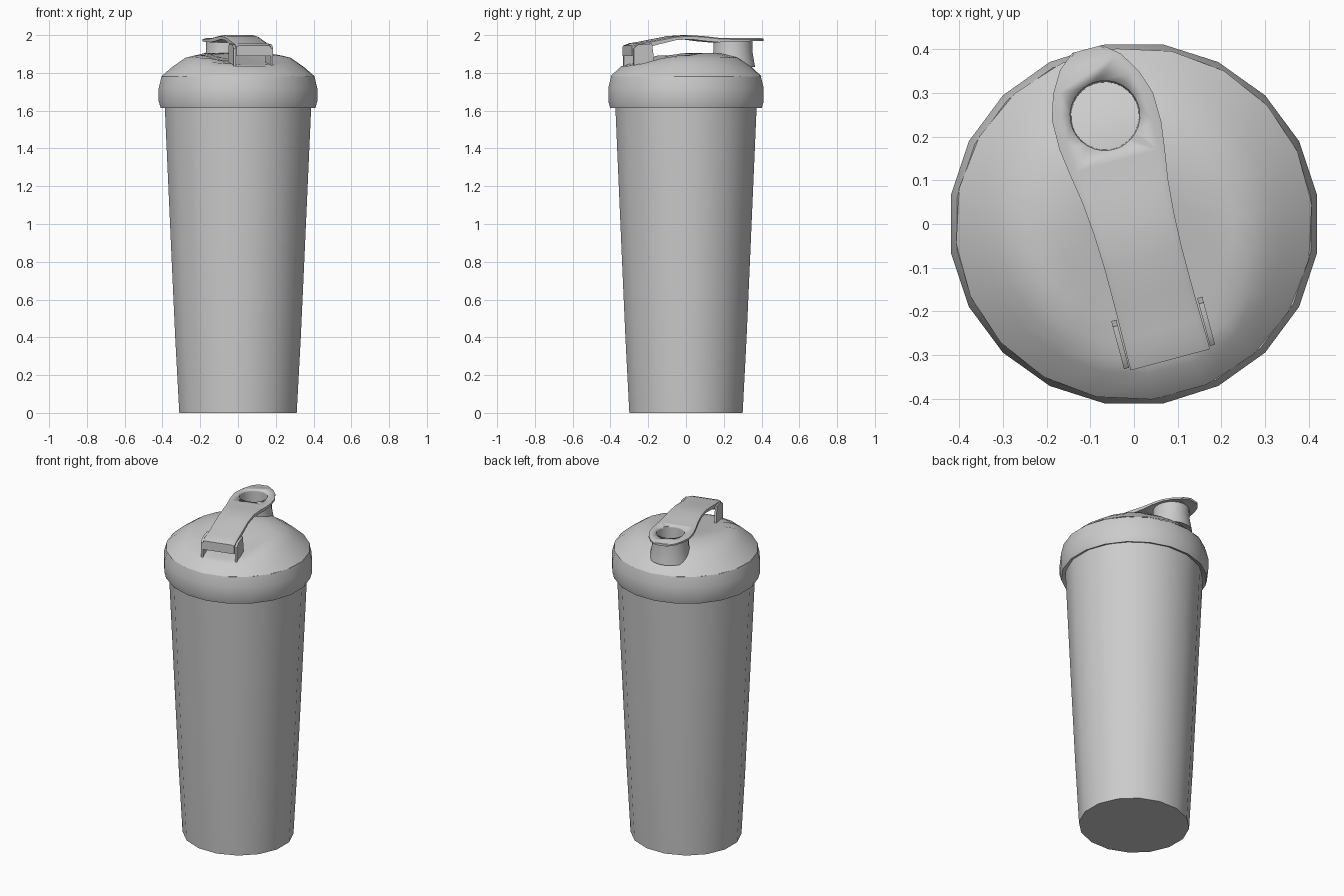
import bpy, bmesh, math
from mathutils import Matrix

if "Cube" in bpy.data.objects:
    bpy.data.objects.remove(bpy.data.objects["Cube"])

TURN = math.radians(15)          # lid parts are twisted relative to the front
SPOUT_V = 0.257                  # spout distance behind the centre, along the twisted axis


def finish(name, bm, angle=35, turn=0.0):
    bmesh.ops.recalc_face_normals(bm, faces=bm.faces)
    bm.transform(Matrix.Rotation(turn, 4, 'Z'))
    me = bpy.data.meshes.new(name)
    bm.to_mesh(me)
    bm.free()
    ob = bpy.data.objects.new(name, me)
    bpy.context.collection.objects.link(ob)
    bpy.ops.object.select_all(action='DESELECT')
    ob.select_set(True)
    bpy.context.view_layer.objects.active = ob
    bpy.ops.object.shade_smooth_by_angle(angle=math.radians(angle))
    return ob


def loft(bm, rings, closed=False):
    """Join equal-length vertex rings with quads."""
    vs = [[bm.verts.new(p) for p in ring] for ring in rings]
    n = len(vs[0])
    pairs = list(zip(vs, vs[1:])) + ([(vs[-1], vs[0])] if closed else [])
    for a, b in pairs:
        for i in range(n):
            j = (i + 1) % n
            bm.faces.new((a[i], a[j], b[j], b[i]))
    return vs


def circle(r, z, n, cy=0.0, sy=1.0):
    height = z if callable(z) else (lambda x, y: z)
    pts = []
    for i in range(n):
        a = 2 * math.pi * (i + 0.5) / n
        x, y = r * math.cos(a), r * math.sin(a) * sy + cy
        pts.append((x, y, height(x, y)))
    return pts


# tapered cup with a closed flat base
bm = bmesh.new()
profile = [(0.317, 0), (0.339, 0.4), (0.36, 0.85), (0.397, 1.66)]
vs = loft(bm, [circle(r, z, 16, sy=0.965) for r, z in profile])
bm.faces.new(vs[0])
finish("cup", bm)

# screw collar around the rim
bm = bmesh.new()
profile = [(0.38, 1.63), (0.415, 1.615), (0.425, 1.65), (0.425, 1.72), (0.41, 1.78), (0.38, 1.77)]
loft(bm, [circle(r, z, 20, sy=0.98) for r, z in profile])
finish("lid_collar", bm, 50)

# domed lid with a sloping valley under the carry loop
DOME = [(0.0, 1.912), (0.18, 1.905), (0.28, 1.88), (0.35, 1.832), (0.41, 1.78), (0.5, 1.70)]


def lid_height(u, v):
    r = math.hypot(u, v)
    dome = 1.78
    for (r0, z0), (r1, z1) in zip(DOME, DOME[1:]):
        if r0 <= r <= r1:
            dome = z0 + (z1 - z0) * (r - r0) / (r1 - r0)
    valley = 1.838 + (v + 0.33) * 0.15 + max(0, abs(u) - 0.13) * 0.25
    return min(dome, valley)


bm = bmesh.new()
rings = [circle(0.41, 1.78, 20, sy=0.985)]
rings += [circle(r, lid_height, 20, sy=0.985) for r in (0.35, 0.315, 0.28, 0.23, 0.18, 0.1)]
vs = loft(bm, rings)
tip = bm.verts.new((0, 0, lid_height(0, 0)))
for i in range(20):
    bm.faces.new((vs[-1][i], vs[-1][(i + 1) % 20], tip))
finish("lid_dome", bm, 50, TURN)

# drinking spout tube
bm = bmesh.new()
profile = [(0.118, 1.83), (0.104, 1.91), (0.103, 1.972), (0.08, 1.976), (0.077, 1.84)]
loft(bm, [circle(r, z, 28, SPOUT_V) for r, z in profile], closed=True)
finish("spout", bm, 40, TURN)

# carry loop: stations of (position, half width, top height, thickness)
STATIONS = [(-0.322, 0.094, 1.945, 0.055), (-0.29, 0.094, 1.957, 0.062),
            (-0.25, 0.093, 1.963, 0.032), (-0.17, 0.092, 1.978, 0.026),
            (-0.08, 0.092, 1.995, 0.022), (0.0, 0.095, 2.0, 0.022),
            (0.08, 0.102, 1.994, 0.026), (0.15, 0.113, 1.986, 0.024),
            (0.21, 0.121, 1.984, 0.02), (0.28, 0.12, 1.984, 0.018),
            (0.335, 0.102, 1.984, 0.016), (0.385, 0.072, 1.984, 0.015),
            (0.415, 0.035, 1.983, 0.014)]
bm = bmesh.new()
rings = []
for v, w, z, t in STATIONS:
    rings.append([(-w, v, z - t), (-w, v, z - 0.006), (-w * 0.85, v, z),
                  (w * 0.85, v, z), (w, v, z - 0.006), (w, v, z - t)])
vs = loft(bm, rings)
bm.faces.new(vs[0])
bm.faces.new(vs[-1])
loop = finish("carry_loop", bm, 40, TURN)

# cut the drinking hole through the loop
bm = bmesh.new()
vs = loft(bm, [circle(0.08, z, 28, SPOUT_V) for z in (1.9, 2.1)])
bm.faces.new(vs[0])
bm.faces.new(vs[1])
cutter = finish("hole_cutter", bm, 40, TURN)
cutter.hide_render = True
mod = loop.modifiers.new("hole", 'BOOLEAN')
mod.operation = 'DIFFERENCE'
mod.solver = 'EXACT'
mod.object = cutter
bpy.context.view_layer.objects.active = loop
bpy.ops.object.modifier_apply(modifier=mod.name)
bpy.data.objects.remove(cutter)

# thin hinge plates either side of the loop's front end
for side, name in ((-1, "hinge_plate_left"), (1, "hinge_plate_right")):
    bm = bmesh.new()
    outline = [(-0.315, 1.82), (-0.315, 1.93), (-0.29, 1.95), (-0.215, 1.955), (-0.2, 1.84)]
    vs = loft(bm, [[(side * u, v, z) for v, z in outline] for u in (0.096, 0.108)])
    bm.faces.new(vs[0])
    bm.faces.new(vs[1])
    finish(name, bm, 35, TURN)
